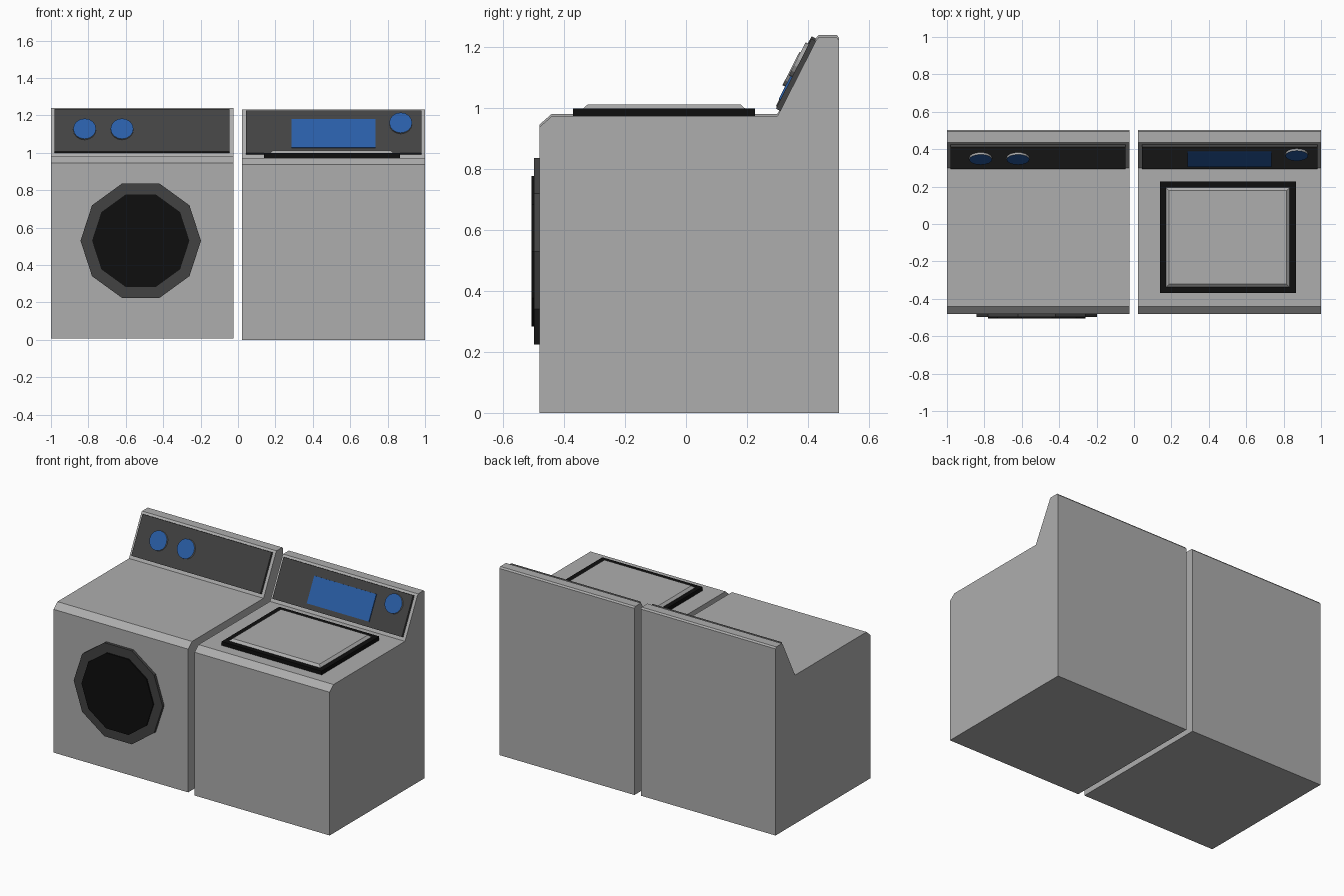
import bpy, bmesh, math
from mathutils import Matrix, Vector

if "Cube" in bpy.data.objects:
    bpy.data.objects.remove(bpy.data.objects["Cube"])


def material(name, rgb):
    m = bpy.data.materials.new(name)
    m.diffuse_color = (*rgb, 1)
    m.use_nodes = True
    m.node_tree.nodes["Principled BSDF"].inputs["Base Color"].default_value = m.diffuse_color
    return m


GREY = material("cabinet grey", (0.42, 0.42, 0.42))
DARK = material("charcoal", (0.054, 0.054, 0.054))
BLACK = material("black", (0.0045, 0.0045, 0.0045))
BLUE = material("blue", (0.022, 0.11, 0.38))


def finish(name, bm, mats):
    bmesh.ops.recalc_face_normals(bm, faces=bm.faces)
    me = bpy.data.meshes.new(name)
    bm.to_mesh(me)
    bm.free()
    for m in mats:
        me.materials.append(m)
    ob = bpy.data.objects.new(name, me)
    bpy.context.collection.objects.link(ob)
    return ob


def prism(name, outline, depth, frame, mats, taper=0.0, side_mat=0):
    """Extrude a flat outline along the frame's local z; taper shrinks the top."""
    bm = bmesh.new()
    low = bm.faces.new([bm.verts.new((x, y, 0)) for x, y in outline])
    ext = bmesh.ops.extrude_face_region(bm, geom=[low], use_keep_orig=True)
    top = [v for v in ext["geom"] if isinstance(v, bmesh.types.BMVert)]
    mid = sum((v.co for v in top), Vector()) / len(top)
    for v in top:
        d = v.co - mid
        v.co.x -= math.copysign(taper, d.x)
        v.co.y -= math.copysign(taper, d.y)
        v.co.z = depth
    bm.normal_update()
    for f in bm.faces:
        if len({round(v.co.z, 5) for v in f.verts}) > 1:
            f.material_index = side_mat
    bm.transform(frame)
    return finish(name, bm, mats)


def rect(x0, x1, y0, y1):
    return [(x0, y0), (x1, y0), (x1, y1), (x0, y1)]


def ngon(r, n):
    return [(r * math.cos(2 * math.pi * i / n), r * math.sin(2 * math.pi * i / n))
            for i in range(n)]


# Side profile of a cabinet (y, z): chamfered front edge, deck, sloped console
PROFILE = [(-0.48, 0), (0.502, 0), (0.502, 1.222), (0.494, 1.232), (0.435, 1.232),
           (0.427, 1.222), (0.30, 0.973), (-0.44, 0.973), (-0.48, 0.938)]
ANGLE = math.atan2(1.222 - 0.973, 0.427 - 0.30)
ALONG_X = Matrix(((0, 0, 1, 0), (1, 0, 0, 0), (0, 1, 0, 0), (0, 0, 0, 1)))


def slope(x, s, lift, base):
    """Frame on the sloped console face: local y runs up it, z points out."""
    return (Matrix.Translation((x, 0.30, 0.973 + base)) @ Matrix.Rotation(ANGLE, 4, "X")
            @ Matrix.Translation((0, s, lift)))


# Cabinets with their dark console panels
for side, x0, x1, base in (("washer", -1.0, -0.025, 0.008), ("dryer", 0.022, 1.0, 0.0)):
    prism(side + "_cabinet", PROFILE, x1 - x0,
          Matrix.Translation((x0, 0, base)) @ ALONG_X, [GREY])
    prism(side + "_console_panel", rect(x0 + 0.02, x1 - 0.02, 0.02, 0.277), 0.016,
          slope(0, 0, 0, base), [DARK])

# Control knobs: blue caps with grey rims
for name, x, s, base in (("washer_knob_left", -0.82, 0.152, 0.008),
                         ("washer_knob_right", -0.62, 0.152, 0.008),
                         ("dryer_knob", 0.87, 0.197, 0.0)):
    prism(name, ngon(0.061, 16), 0.012, slope(x, s, 0.016, base), [BLUE, GREY], side_mat=1)

# Display on the right-hand console
prism("display", rect(0.285, 0.735, 0.052, 0.222), 0.006, slope(0, 0, 0.016, 0), [BLUE])

# Round front door: ten-sided ring and window
front = Matrix.Translation((-0.52, -0.48, 0.53)) @ Matrix.Rotation(math.pi / 2, 4, "X")
prism("door_ring", ngon(0.322, 10), 0.018, front, [DARK])
prism("door_window", ngon(0.26, 10), 0.008, front @ Matrix.Translation((0, 0, 0.018)), [BLACK])

# Top lid: black surround and raised bevelled lid
prism("lid_surround", rect(0.14, 0.865, -0.37, 0.226), 0.025,
      Matrix.Translation((0, 0, 0.973)), [BLACK])
prism("lid", rect(0.17, 0.832, -0.338, 0.194), 0.014,
      Matrix.Translation((0, 0, 0.998)), [GREY], taper=0.016)
